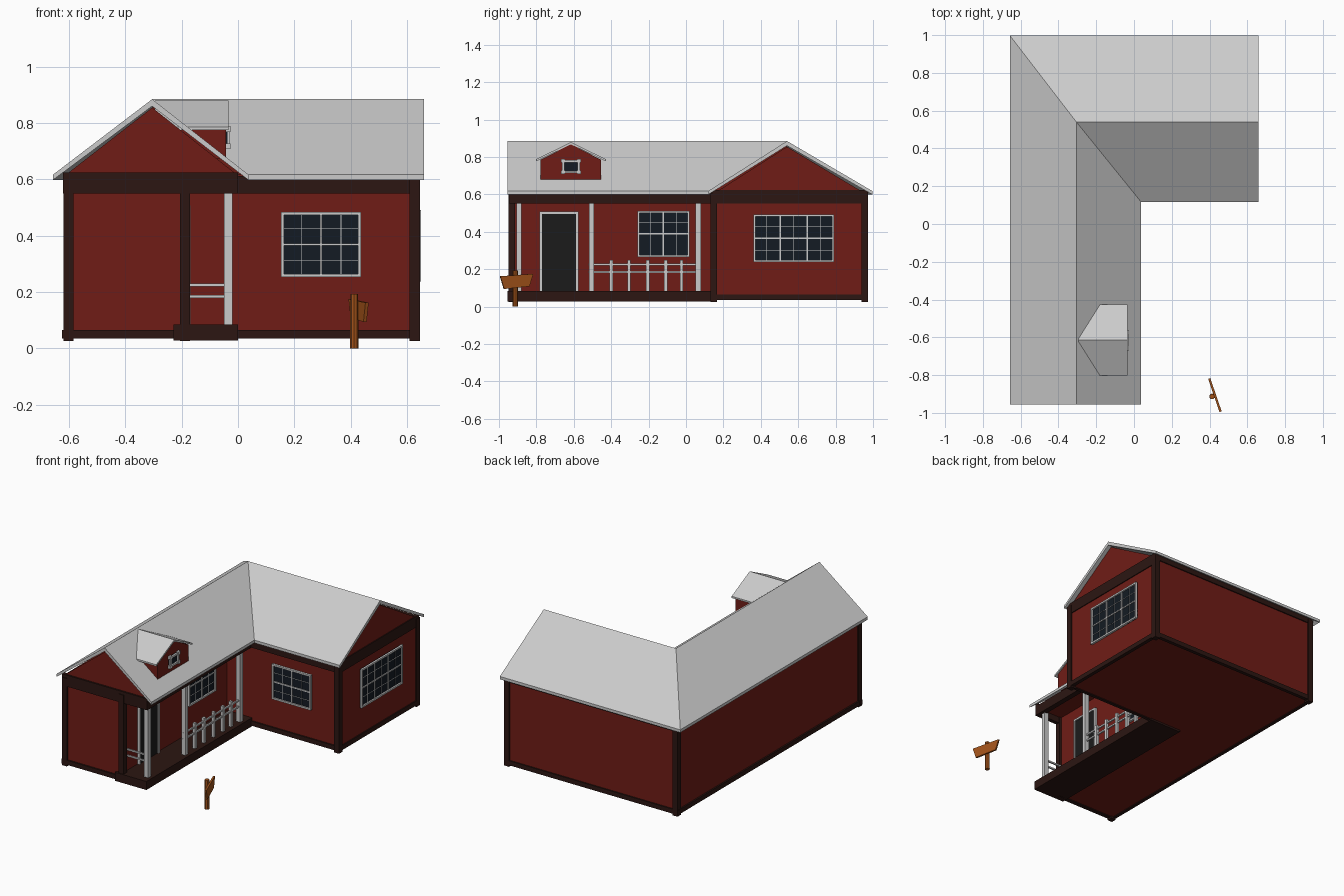
import bpy, bmesh, math
from mathutils import Matrix, Vector

if "Cube" in bpy.data.objects:
    bpy.data.objects.remove(bpy.data.objects["Cube"])


def material(name, rgb):
    m = bpy.data.materials.new(name)
    m.diffuse_color = (*rgb, 1)
    m.use_nodes = True
    m.node_tree.nodes["Principled BSDF"].inputs["Base Color"].default_value = m.diffuse_color
    return m


RED = material("red_paint", (0.16, 0.012, 0.008))
DARK = material("dark_timber", (0.025, 0.008, 0.006))
GLASS = material("dark_glass", (0.007, 0.011, 0.017))
BLACK = material("door_black", (0.011, 0.011, 0.011))
WOOD = material("sign_wood", (0.36, 0.085, 0.01))


def finish(bm, name, mat=None):
    bmesh.ops.recalc_face_normals(bm, faces=bm.faces)
    me = bpy.data.meshes.new(name)
    bm.to_mesh(me)
    bm.free()
    ob = bpy.data.objects.new(name, me)
    bpy.context.collection.objects.link(ob)
    if mat:
        me.materials.append(mat)
    return ob


def boxes(name, items, mat=None):
    """One object from several boxes given as (x0, x1, y0, y1, z0, z1)."""
    bm = bmesh.new()
    for x0, x1, y0, y1, z0, z1 in items:
        mid = Vector(((x0 + x1) / 2, (y0 + y1) / 2, (z0 + z1) / 2))
        mx = Matrix.Translation(mid) @ Matrix.Diagonal((x1 - x0, y1 - y0, z1 - z0, 1))
        bmesh.ops.create_cube(bm, size=1, matrix=mx)
    return finish(bm, name, mat)


def skin(name, rings, mat=None):
    """Closed solid through matching cross-sections."""
    bm = bmesh.new()
    vs = [[bm.verts.new(p) for p in r] for r in rings]
    n = len(vs[0])
    for a, b in zip(vs, vs[1:]):
        for i in range(n):
            j = (i + 1) % n
            bm.faces.new((a[i], a[j], b[j], b[i]))
    bm.faces.new(vs[0])
    bm.faces.new(vs[-1])
    return finish(bm, name, mat)


def prism(name, yz, x0, x1, mat=None):
    return skin(name, [[(x, y, z) for y, z in yz] for x in (x0, x1)], mat)


RX, RY = -0.305, 0.54   # ridge lines of the two wings


def turn(x):
    """Where an x of the long wing lands in y on the cross wing."""
    return RY - (x - RX) * (1.3 if x < RX else 1.235)


def l_sweep(name, xz, y_front, x_end, mat=None):
    return skin(name, [[(x, y_front, z) for x, z in xz],
                       [(x, turn(x), z) for x, z in xz],
                       [(x_end, turn(x), z) for x, z in xz]], mat)


# Roof and gables, mitred round the corner
l_sweep("roof", [(-0.657, 0.617), (RX, 0.885), (0.037, 0.617),
                 (0.037, 0.598), (RX, 0.86), (-0.657, 0.598)], -0.955, 0.66)
l_sweep("gables", [(-0.61, 0.59), (-0.61, 0.618), (RX, 0.855), (-0.005, 0.618),
                   (-0.005, 0.59)], -0.935, 0.637, RED)

# Walls
boxes("long_wing_walls", [(-0.612, -0.185, -0.938, 0.965, 0.04, 0.6)], RED)
boxes("cross_wing_walls", [(-0.19, 0.637, 0.147, 0.965, 0.04, 0.6)], RED)

# Corner posts
P = 0.036
boxes("corner_posts", [(x, x + P, y, y + P, 0.025, 0.605) for x, y in (
    (-0.62, -0.95), (-0.206, -0.95), (-0.62, 0.938), (0.61, 0.938), (0.61, 0.13))], DARK)

# Base beams
boxes("base_beams", [(-0.625, -0.18, -0.948, -0.92, 0.035, 0.065),
                     (-0.622, -0.6, -0.94, 0.97, 0.035, 0.065),
                     (-0.61, 0.64, 0.95, 0.973, 0.035, 0.065),
                     (0.62, 0.644, 0.14, 0.97, 0.035, 0.065),
                     (-0.02, 0.64, 0.138, 0.16, 0.035, 0.065)], DARK)

# Top beams
boxes("top_beams", [(-0.622, 0.0, -0.946, -0.92, 0.55, 0.625),
                    (-0.62, -0.6, -0.94, 0.97, 0.58, 0.612),
                    (-0.61, 0.64, 0.95, 0.972, 0.58, 0.612),
                    (0.62, 0.643, 0.14, 0.97, 0.55, 0.622),
                    (-0.19, 0.64, 0.138, 0.16, 0.55, 0.612),
                    (-0.035, 0.0, -0.94, 0.16, 0.55, 0.612)], DARK)

# Porch deck, posts and railing
boxes("porch_deck", [(-0.23, 0.0, -0.955, 0.165, 0.028, 0.084)], DARK)
boxes("porch_posts", [(-0.05, -0.02, y - 0.014, y + 0.014, 0.08, 0.555)
                      for y in (-0.893, -0.505, 0.066)])
boxes("porch_rails", [(-0.04, -0.03, -0.52, 0.075, z - 0.005, z + 0.005) for z in (0.184, 0.225)]
      + [(-0.18, -0.02, -0.898, -0.888, z - 0.005, z + 0.005) for z in (0.184, 0.225)])
boxes("porch_balusters", [(-0.045, -0.027, y - 0.009, y + 0.009, 0.08, 0.25)
                          for y in (-0.40, -0.305, -0.205, -0.108, -0.024)])

# Door
boxes("door_panel", [(-0.19, -0.176, -0.77, -0.585, 0.08, 0.5)], BLACK)
boxes("door_frame", [(-0.19, -0.168, -0.782, -0.77, 0.08, 0.508),
                     (-0.19, -0.168, -0.587, -0.575, 0.08, 0.508),
                     (-0.19, -0.168, -0.782, -0.575, 0.496, 0.508)])


def window(name, face, at, u0, u1, z0, z1, cols, rows, w=0.011):
    """Window on a wall facing +x ('x') or -y ('y') at coordinate `at`."""
    def box(a, b, c, d, depth):
        if face == 'x':
            return (at - 0.01, at + depth, a, b, c, d)
        return (a, b, at - depth, at + 0.01, c, d)
    boxes(name + "_glass", [box(u0, u1, z0, z1, 0.004)], GLASS)
    bars = [box(u0, u0 + w, z0, z1, 0.014), box(u1 - w, u1, z0, z1, 0.014),
            box(u0, u1, z0, z0 + w, 0.014), box(u0, u1, z1 - w, z1, 0.014)]
    for i in range(1, cols):
        u, h = u0 + (u1 - u0) * i / cols, (0.001 if i % 2 else 0.004)
        bars.append(box(u - h, u + h, z0, z1, 0.007 if i % 2 else 0.01))
    for i in range(1, rows):
        z, h = z0 + (z1 - z0) * i / rows, (0.001 if i % 2 else 0.004)
        bars.append(box(u0, u1, z - h, z + h, 0.007 if i % 2 else 0.01))
    boxes(name + "_frame", bars)


window("cross_wing_front_window", 'y', 0.147, 0.153, 0.437, 0.253, 0.484, 4, 4)
window("porch_window", 'x', -0.185, -0.26, 0.018, 0.265, 0.512, 4, 4)
window("cross_wing_end_window", 'x', 0.637, 0.36, 0.792, 0.238, 0.492, 6, 4)

# Dormer
prism("dormer_body", [(-0.777, 0.675), (-0.777, 0.785), (-0.615, 0.868),
                      (-0.455, 0.785), (-0.455, 0.675)], -0.28, -0.042, RED)
prism("dormer_roof", [(-0.803, 0.787), (-0.615, 0.88), (-0.427, 0.787),
                      (-0.427, 0.776), (-0.615, 0.867), (-0.803, 0.776)], -0.295, -0.034)
window("dormer_window", 'x', -0.042, -0.662, -0.568, 0.714, 0.783, 1, 1, 0.012)
boxes("dormer_window_corners", [(-0.045, -0.026, y - 0.011, y + 0.011, z - 0.01, z + 0.01)
                                for y in (-0.658, -0.572) for z in (0.718, 0.779)])

# Signpost
bm = bmesh.new()
bmesh.ops.create_cone(bm, cap_ends=True, segments=8, radius1=0.015, radius2=0.014, depth=0.192,
                      matrix=Matrix.Translation((0.413, -0.913, 0.096)))
finish(bm, "sign_post", WOOD)
board = prism("sign_board", [(-0.094, 0.162), (0.092, 0.175), (0.07, 0.108), (-0.072, 0.094)],
              -0.006, 0.006, WOOD)
board.location = (0.428, -0.905, 0)
board.rotation_euler.z = 0.33
